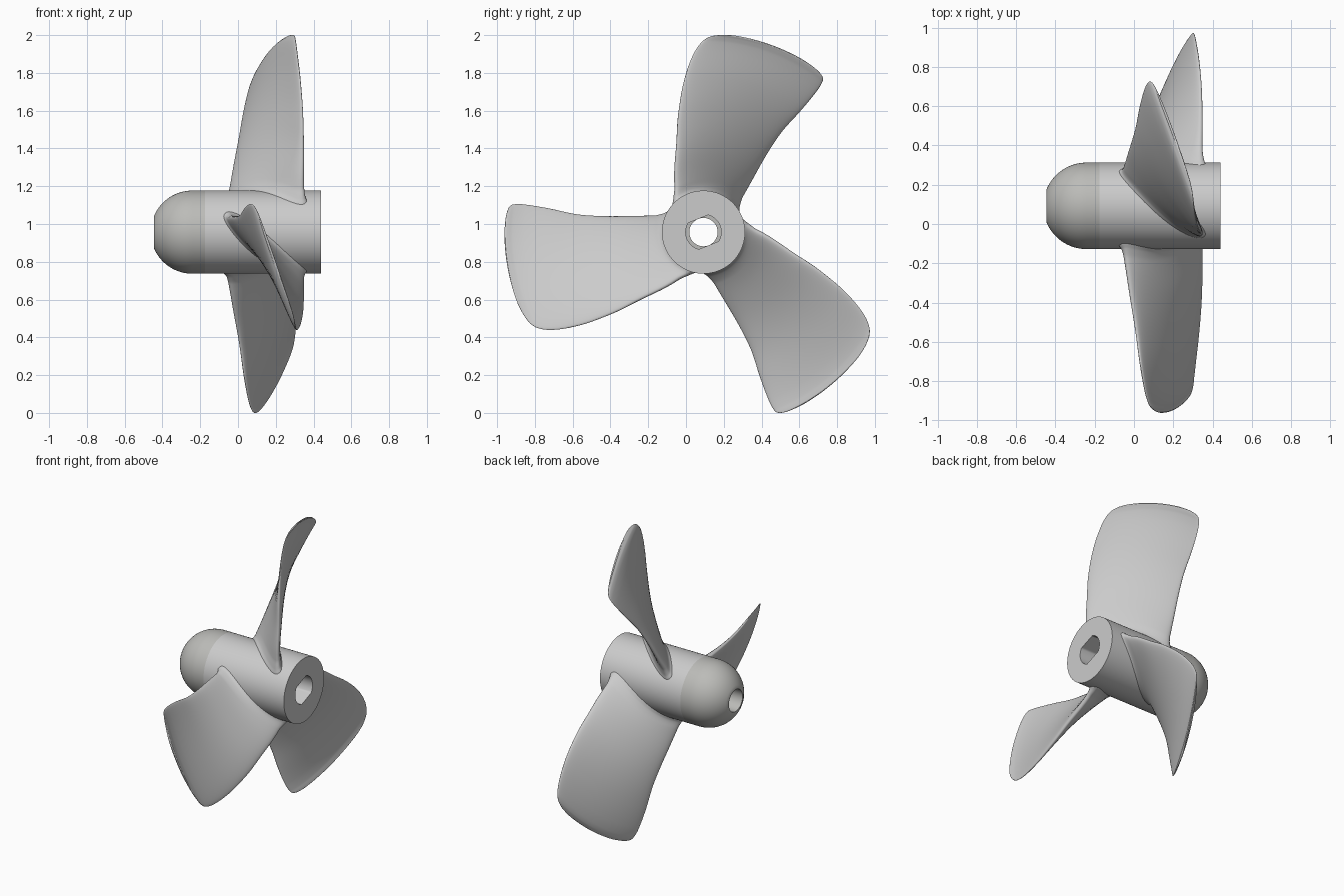
import bpy, bmesh
from math import sin, cos, radians, pi, copysign
from mathutils import Vector

if "Cube" in bpy.data.objects:
    bpy.data.objects.remove(bpy.data.objects["Cube"])

CY, CZ = 0.0925, 0.957      # shaft axis runs along x through this point
SEG = 96


def ring(x, radius_at, n=SEG):
    """Closed ring of points around the shaft axis."""
    out = []
    for i in range(n):
        a = 2 * pi * i / n
        r = radius_at(a)
        out.append((x, CY + r * cos(a), CZ + r * sin(a)))
    return out


def loft(name, rings, closed=False, caps=False, angle=35):
    """Skin a list of rings into one smooth-shaded object."""
    bm = bmesh.new()
    vs = [[bm.verts.new(p) for p in r] for r in rings]
    n = len(vs[0])
    pairs = list(zip(vs, vs[1:])) + ([(vs[-1], vs[0])] if closed else [])
    for a, b in pairs:
        for i in range(n):
            j = (i + 1) % n
            bm.faces.new((a[i], a[j], b[j], b[i]))
    if caps:
        bm.faces.new(vs[0])
        bm.faces.new(vs[-1])
    bmesh.ops.recalc_face_normals(bm, faces=bm.faces)
    me = bpy.data.meshes.new(name)
    bm.to_mesh(me)
    bm.free()
    ob = bpy.data.objects.new(name, me)
    bpy.context.collection.objects.link(ob)
    bpy.ops.object.select_all(action='DESELECT')
    ob.select_set(True)
    bpy.context.view_layer.objects.active = ob
    bpy.ops.object.shade_smooth_by_angle(angle=radians(angle))
    return ob


def const(r):
    return lambda a: r


# Hub: cylinder with a double-D shaft bore
def bore(a):
    c = abs(cos(a - radians(112)))
    return min(0.094, 0.075 / max(c, 1e-4))


loft("hub", [ring(-0.175, const(0.22)), ring(0.44, const(0.22)),
             ring(0.44, bore), ring(-0.175, bore)], closed=True)

# Nose cap: truncated dome with a round hole
dome = [ring(-0.175, const(0.075)), ring(-0.175, const(0.22))]
for i in range(17):
    t = radians(67.5) * i / 16
    dome.append(ring(-0.242 - 0.22 * sin(t), const(0.22 * cos(t))))
dome.append(ring(-0.4455, const(0.075)))
nose = loft("nose_cap", dome, closed=True)
mat = bpy.data.materials.new("nose_grey")
mat.diffuse_color = (0.5, 0.5, 0.48, 1)
mat.use_nodes = True
mat.node_tree.nodes["Principled BSDF"].inputs["Base Color"].default_value = mat.diffuse_color
nose.data.materials.append(mat)

# Blade stations: radius, lead angle, trail angle, lead x, trail x, thickness
STATIONS = [Vector(s) for s in (
    (0.190, 142, 27, 0.365, -0.080, 0.170),
    (0.216, 137, 32, 0.357, -0.070, 0.135),
    (0.238, 130.5, 37.5, 0.350, -0.056, 0.105),
    (0.283, 122, 43, 0.345, -0.046, 0.088),
    (0.450, 108.8, 49.5, 0.345, -0.020, 0.074),
    (0.640, 102, 52, 0.341, 0.010, 0.060),
    (0.820, 97, 51.3, 0.328, 0.033, 0.046),
    (0.950, 93, 51.2, 0.313, 0.055, 0.034),
    (1.010, 90.3, 51.6, 0.305, 0.072, 0.028),
    (1.037, 87.8, 52.6, 0.300, 0.088, 0.024),
    (1.049, 84.5, 55.4, 0.290, 0.110, 0.016),
    (1.054, 81, 60, 0.272, 0.135, 0.006))]


def spline(pts, steps):
    """Catmull-Rom through the stations, spaced by radius."""
    out = []
    for i in range(len(pts) - 1):
        p1, p2 = pts[i], pts[i + 1]
        p0, p3 = pts[max(i - 1, 0)], pts[min(i + 2, len(pts) - 1)]
        h = p2[0] - p1[0]
        m1 = (p2 - p0) * (h / (p2[0] - p0[0]))
        m2 = (p3 - p1) * (h / (p3[0] - p1[0]))
        for k in range(steps):
            t = k / steps
            out.append(p1 * (2*t**3 - 3*t**2 + 1) + m1 * (t**3 - 2*t**2 + t)
                       + p2 * (3*t**2 - 2*t**3) + m2 * (t**3 - t**2))
    return out + [pts[-1]]


def section(st, turn, n=56):
    """Thin rounded section wrapped on the cylinder of its own radius."""
    r, al, at, xl, xt, th = st
    a, b = Vector((r * radians(al), xl)), Vector((r * radians(at), xt))
    d = (b - a).normalized()
    nrm = Vector((-d.y, d.x))
    pts = []
    for i in range(n):
        f = 2 * pi * i / n
        s = sin(f)
        off = copysign(abs(s) ** 0.8, s) * th / 2
        p = a.lerp(b, 0.5 - 0.5 * cos(f)) + nrm * off
        ang = p.x / r + turn
        pts.append((p.y, CY + r * cos(ang), CZ + r * sin(ang)))
    return pts


# Three twisted blades with flared roots
for k in range(3):
    turn = 2 * pi * k / 3
    loft(f"blade_{k + 1}", [section(s, turn) for s in spline(STATIONS, 5)],
         caps=True, angle=60)
